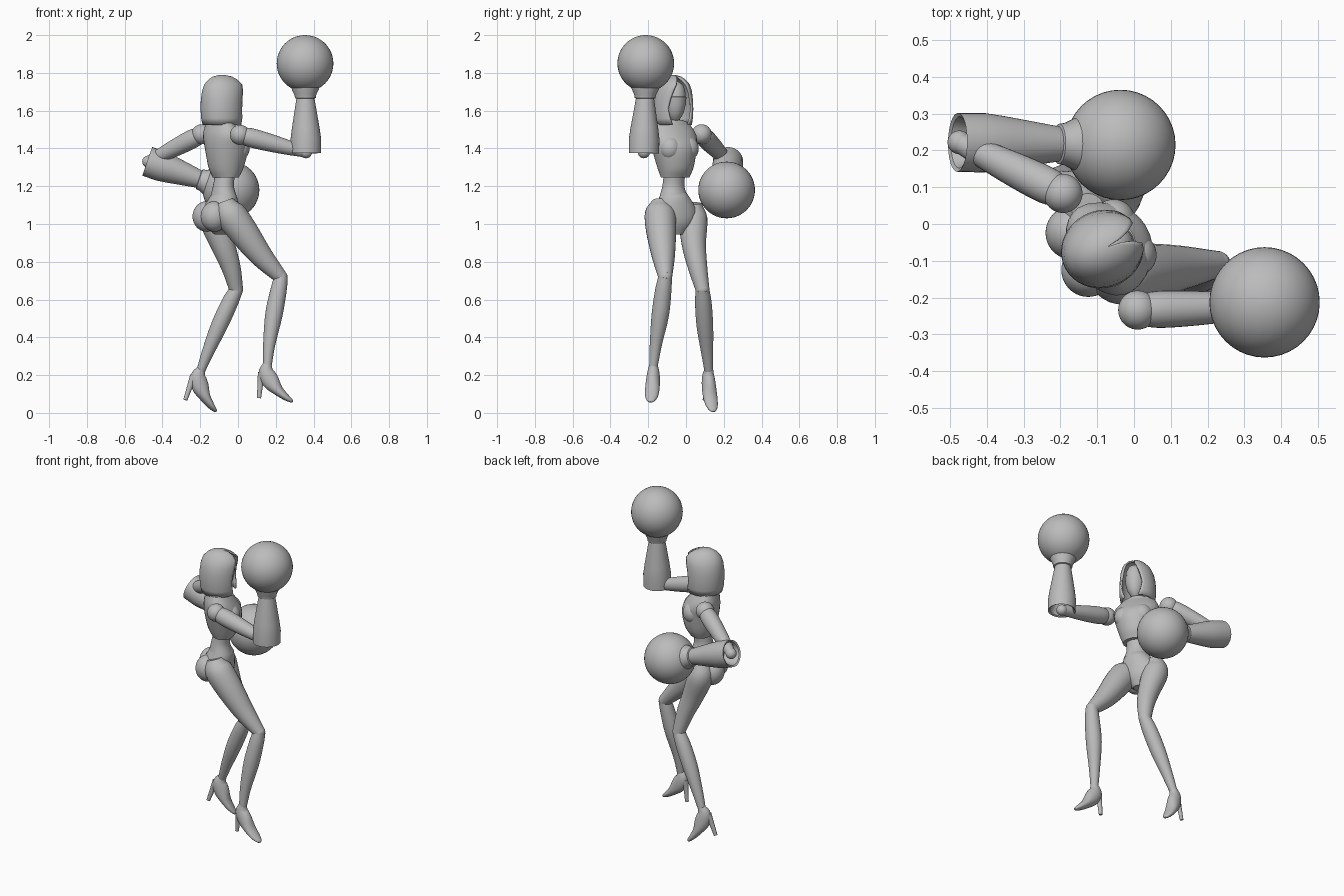
import bpy, bmesh
from math import sin, cos, pi, radians
from mathutils import Vector, Matrix

cube = bpy.data.objects.get("Cube")
if cube:
    bpy.data.objects.remove(cube)

grey = bpy.data.materials.new("plain grey")
grey.use_nodes = True
colour = (0.5, 0.5, 0.5, 1)
grey.diffuse_color = colour
grey.node_tree.nodes["Principled BSDF"].inputs["Base Color"].default_value = colour
Z = Vector((0, 0, 1))


def finish(name, bm, angle=40):
    bmesh.ops.recalc_face_normals(bm, faces=bm.faces)
    mesh = bpy.data.meshes.new(name)
    bm.to_mesh(mesh)
    bm.free()
    mesh.materials.append(grey)
    ob = bpy.data.objects.new(name, mesh)
    bpy.context.collection.objects.link(ob)
    bpy.ops.object.select_all(action='DESELECT')
    ob.select_set(True)
    bpy.context.view_layer.objects.active = ob
    bpy.ops.object.shade_smooth_by_angle(angle=radians(angle))
    return ob


def ball(name, centre, radius, scale=(1, 1, 1), yaw=0):
    bm = bmesh.new()
    bmesh.ops.create_uvsphere(bm, u_segments=40, v_segments=24, radius=radius)
    m = Matrix.Translation(centre) @ Matrix.Rotation(yaw, 4, 'Z') @ Matrix.Diagonal((*scale, 1))
    bmesh.ops.transform(bm, matrix=m, verts=bm.verts)
    return finish(name, bm)


def refine(stations, steps=4):
    """Catmull-Rom curve through stations of (x, y, z, side radius, other radius)."""
    p = [Vector(s) for s in stations]
    p = [p[0] * 2 - p[1]] + p + [p[-1] * 2 - p[-2]]
    out = []
    for a, b, c, d in zip(p, p[1:], p[2:], p[3:]):
        for i in range(steps):
            t = i / steps
            out.append((b * 2 + (c - a) * t + (a * 2 - b * 5 + c * 4 - d) * t * t
                        + (b * 3 - a - c * 3 + d) * t ** 3) / 2)
    return out + [p[-2]]


def loft(name, stations, side, axis=None, curved=True, sides=28):
    """Skin elliptical rings; the first radius lies along the side vector."""
    st = refine(stations) if curved else [Vector(s) for s in stations]
    centres = [Vector(s[:3]) for s in st]
    bm = bmesh.new()
    rings = []
    for i, s in enumerate(st):
        t = axis or centres[min(i + 1, len(st) - 1)] - centres[max(i - 1, 0)]
        t = t.normalized()
        u = (side - t * side.dot(t)).normalized()
        v = t.cross(u)
        rings.append([bm.verts.new(centres[i] + u * s[3] * cos(2 * pi * k / sides)
                                   + v * s[4] * sin(2 * pi * k / sides)) for k in range(sides)])
    for r, q in zip(rings, rings[1:]):
        for k in range(sides):
            j = (k + 1) % sides
            bm.faces.new((r[k], r[j], q[j], q[k]))
    bm.faces.new(rings[0])
    bm.faces.new(rings[-1])
    return finish(name, bm)


def facing(degrees):
    a = radians(degrees)
    return Vector((cos(a), sin(a), 0)), Vector((-sin(a), cos(a), 0))


# Torso: jacket, bust, neck, waist
fwd, left = facing(32)
loft("jacket", [(-.065, -.058, 1.245, .078, .064), (-.063, -.056, 1.3, .098, .092),
                (-.062, -.062, 1.4, .122, .11), (-.08, -.07, 1.47, .135, .092),
                (-.095, -.075, 1.53, .105, .062)], left, Z)
for s, label in ((1, "left"), (-1, "right")):
    bust = Vector((-.075, -.068, 1.4)) + fwd * .058 + left * s * .055
    ball(label + "_bust", bust, .058, (1, 1, 1.1))
loft("collar", [(-.093, -.074, 1.5, .108, .07), (-.093, -.074, 1.535, .1, .062),
                (-.09, -.072, 1.55, .055, .05)], left, Z, curved=False)
loft("neck", [(-.088, -.072, 1.5, .042, .042), (-.08, -.068, 1.6, .036, .036)], left, Z)
loft("waist", [(-.068, -.06, 1.27, .06, .05), (-.077, -.067, 1.2, .06, .054),
               (-.076, -.065, 1.14, .08, .068)], left, Z)

# Hips and seat
hip_fwd, hip_left = facing(23)
loft("pelvis", [(-.076, -.065, 1.165, .07, .058), (-.08, -.06, 1.13, .088, .076),
                (-.1, -.053, 1.06, .122, .093), (-.1, -.05, 1, .1, .083),
                (-.085, -.05, .945, .035, .04)], hip_left, Z)
for s, label in ((1, "left"), (-1, "right")):
    seat = Vector((-.1, -.055, 1.04)) - hip_fwd * .05 + hip_left * s * .055
    ball(label + "_buttock", seat, .073, (1, 1, 1.1))

# Head with half mask
head_fwd, head_left = facing(25)
face = Vector((-.08, -.068, 0)) + head_fwd * .022
loft("masked_head", [(face.x, face.y, z, w, w * 1.1) for z, w in (
    (1.545, .014), (1.56, .03), (1.59, .046), (1.63, .056), (1.672, .06), (1.674, .056),
    (1.71, .053), (1.74, .04), (1.757, .012))], head_left, Z, curved=False)

# Hood: rings left open at the front
bm = bmesh.new()
rings = []
segments = 36
for z, depth, width, gap, shift in (
        (1.525, .104, .098, 28, 0), (1.56, .112, .103, 36, 0), (1.61, .115, .105, 42, 0),
        (1.66, .114, .102, 36, 0), (1.705, .112, .094, 29, .004), (1.74, .104, .079, 22, .008),
        (1.765, .08, .058, 15, .006), (1.781, .052, .037, 8, .003), (1.789, .015, .012, 1, 0)):
    g = radians(gap)
    mid = Vector((-.085, -.068, z)) + head_fwd * shift
    rings.append([bm.verts.new(mid + head_fwd * depth * cos(a) + head_left * width * sin(a))
                  for a in (g + (2 * pi - 2 * g) * k / segments for k in range(segments + 1))])
for r, q in zip(rings, rings[1:]):
    for k in range(segments):
        bm.faces.new((r[k], r[k + 1], q[k + 1], q[k]))
bm.faces.new(rings[-1])
hood = finish("hood", bm, 50)
shell = hood.modifiers.new("thickness", 'SOLIDIFY')
shell.thickness = .01


# Arms: shoulder ball, upper arm, hollow gauntlet, round fist
def arm(label, shoulder, elbow, fist):
    shoulder, elbow, fist = Vector(shoulder), Vector(elbow), Vector(fist)
    ball(label + "_shoulder", shoulder, .053)
    loft(label + "_upper_arm", [(*shoulder.lerp(elbow, f), r, r) for f, r in (
        (0, .04), (.15, .05), (.4, .048), (.7, .04), (1, .028))], Z)
    ball(label + "_elbow", elbow, .032)
    axis = (fist - elbow).normalized()
    side = Vector((0, 1, 0))
    profile = ((.09, .045), (0, .07), (-.005, .08), (.07, .081), (.13, .073), (.29, .047))
    loft(label + "_gauntlet", [(*(elbow + axis * d), r, r) for d, r in profile],
         side, axis, curved=False, sides=32)
    loft(label + "_cuff", [(*(elbow + axis * d), r, r) for d, r in (
        (.283, .046), (.287, .055), (.305, .058), (.345, .077), (.37, .08))],
        side, axis, curved=False, sides=32)
    ball(label + "_fist", fist, .15)


arm("right", (.01, -.234, 1.472), (.36, -.223, 1.38), (.355, -.213, 1.85))
arm("left", (-.193, .083, 1.475), (-.475, .222, 1.33), (-.037, .215, 1.18))


# High-heeled shoe, laid out as (forward, height) from the ankle
def shoe(label, ankle, yaw, pitch):
    f, side = facing(yaw)
    c, s = cos(radians(pitch)), sin(radians(pitch))

    def place(x, h, w, d):
        return (*(Vector(ankle) + f * (x * c + h * s) + Z * (h * c - x * s)), w, d)

    loft(label + "_shoe", [place(*p) for p in (
        (0, .02, .021, .022), (-.005, -.025, .032, .041), (.02, -.075, .037, .045),
        (.06, -.123, .038, .028), (.1, -.157, .032, .018), (.128, -.176, .018, .01),
        (.136, -.181, .004, .003))], side)
    loft(label + "_heel", [place(*p) for p in (
        (-.025, -.03, .022, .026), (-.036, -.08, .014, .016), (-.044, -.162, .01, .011))], side)


# Legs: thigh, knee, shin, shoe
def leg(label, thigh, shin, yaw, pitch):
    loft(label + "_thigh", [(*p, p[-1]) for p in thigh], hip_left)
    loft(label + "_shin", [(*p, p[-1]) for p in shin], hip_left)
    ball(label + "_knee", thigh[-1][:3], .037)
    shoe(label, shin[-1][:3], yaw, pitch)


leg("right",
    [(-.07, -.135, 1.12, .045), (-.045, -.137, 1.06, .08), (.02, -.132, .97, .08),
     (.12, -.12, .835, .062), (.225, -.11, .72, .037)],
    [(.228, -.11, .72, .036), (.215, -.12, .65, .043), (.19, -.136, .52, .046),
     (.165, -.16, .36, .032), (.155, -.173, .24, .022)], -6, 0)
leg("left",
    [(-.125, .038, 1.11, .045), (-.13, .038, 1.03, .075), (-.08, .042, .89, .064),
     (-.037, .062, .77, .051), (-.01, .087, .655, .037)],
    [(-.008, .087, .655, .036), (-.045, .092, .58, .044), (-.1, .1, .46, .044),
     (-.16, .112, .32, .032), (-.2, .121, .215, .022)], 16, 14)
